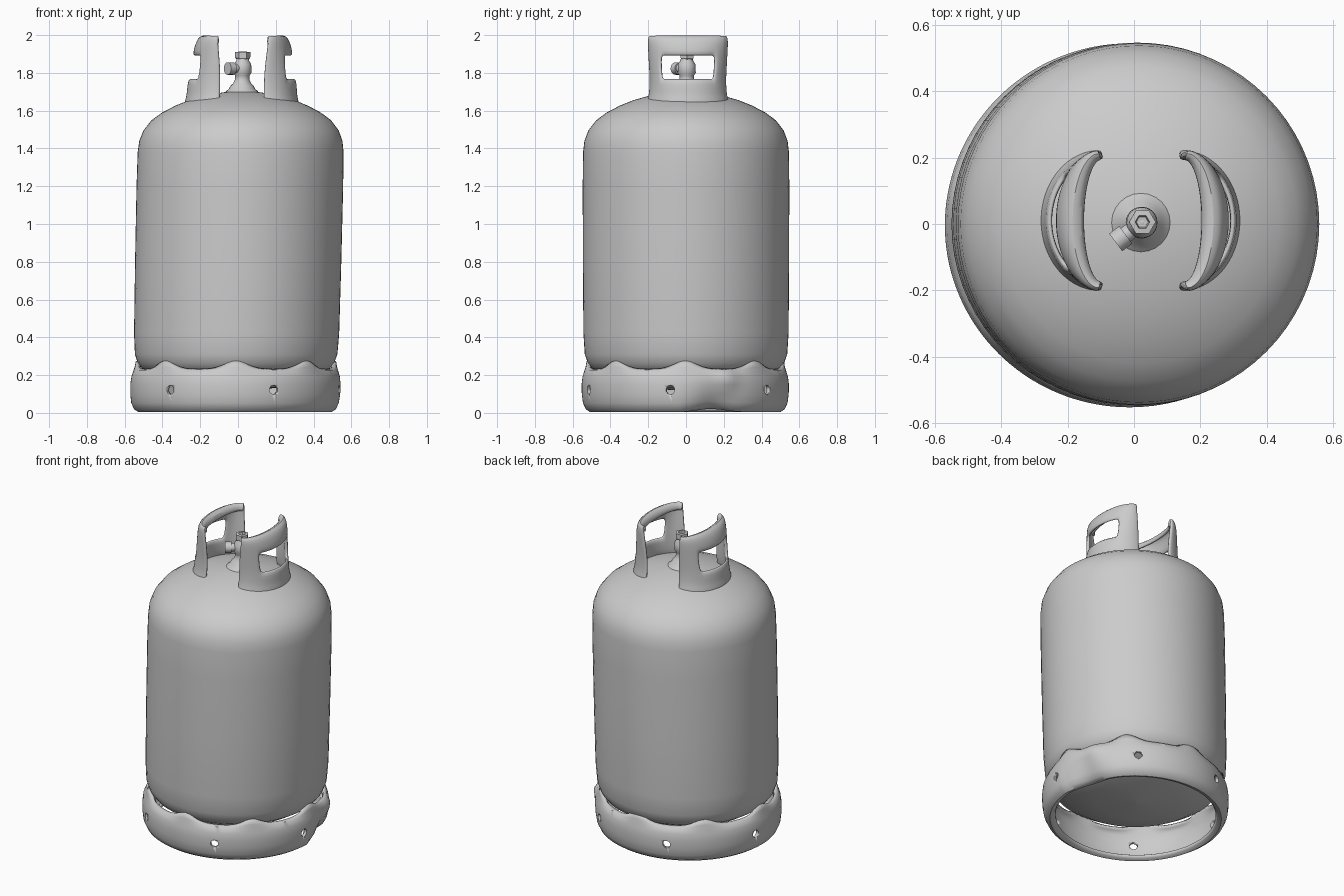
import bpy, bmesh
from math import sin, cos, pi, radians, exp
from mathutils import Matrix, Vector

if "Cube" in bpy.data.objects:
    bpy.data.objects.remove(bpy.data.objects["Cube"])


def lean(z):
    # the whole bottle leans slightly towards +x
    return 0.022 * (z - 0.8) + 0.001


def activate(ob):
    bpy.ops.object.select_all(action='DESELECT')
    ob.select_set(True)
    bpy.context.view_layer.objects.active = ob


def finish(name, bm, angle=40):
    bmesh.ops.remove_doubles(bm, verts=bm.verts, dist=1e-5)
    bmesh.ops.recalc_face_normals(bm, faces=bm.faces)
    me = bpy.data.meshes.new(name)
    bm.to_mesh(me)
    bm.free()
    ob = bpy.data.objects.new(name, me)
    bpy.context.collection.objects.link(ob)
    activate(ob)
    bpy.ops.object.shade_smooth_by_angle(angle=radians(angle))
    return ob


def grid(rows, closed, skip=lambda i, j: False):
    """Skin rows of points into a sheet."""
    bm = bmesh.new()
    vs = [[bm.verts.new(p) for p in row] for row in rows]
    n = len(rows[0])
    for i in range(len(rows) - 1):
        for j in range(n if closed else n - 1):
            if skip(i, j):
                continue
            k = (j + 1) % n
            bm.faces.new((vs[i][j], vs[i][k], vs[i + 1][k], vs[i + 1][j]))
    return bm


def lathe(name, profile, seg, cx=0, cy=0, angle=40):
    rows = [[(cx + lean(z) + r * cos(2 * pi * j / seg), cy + r * sin(2 * pi * j / seg), z)
             for j in range(seg)] for r, z in profile]
    return finish(name, grid(rows, True), angle)


# Tank body with domed top and bottom
lathe("tank_body", [
    (0.0005, 0.115), (0.25, 0.135), (0.42, 0.185), (0.495, 0.232), (0.52, 0.265),
    (0.536, 0.31), (0.543, 0.42), (0.546, 0.8), (0.547, 1.2), (0.545, 1.38),
    (0.538, 1.44), (0.517, 1.495), (0.475, 1.55), (0.42, 1.59), (0.35, 1.627),
    (0.28, 1.655), (0.2, 1.678), (0.1, 1.697), (0.0005, 1.705)], 72, angle=60)

# Foot ring: rolled lips, raised tabs touching the tank, one dented spot
ring_profile = [(0.514, 0.224), (0.530, 0.219), (0.542, 0.19), (0.547, 0.15), (0.546, 0.10),
                (0.540, 0.055), (0.527, 0.026), (0.510, 0.014), (0.494, 0.019), (0.486, 0.032)]
SEG = 144
rows = []
for i, (r, z) in enumerate(ring_profile):
    row = []
    for j in range(SEG):
        a = 2 * pi * j / SEG
        off = (a + pi / 8) % (pi / 4) - pi / 8
        tab = exp(-(off / radians(9)) ** 2)
        rr, zz = r, z
        if i == 0:
            rr, zz = r + 0.006 * tab, z + 0.05 * tab
        elif i == 1:
            rr, zz = r - 0.004 * tab, z + 0.022 * tab
        # dent pushed in at the bottom, bulging out above it
        dent = exp(-((a - radians(17)) / radians(13)) ** 2)
        low = max(0, 1 - z / 0.18)
        rr -= 0.05 * dent * low
        zz += 0.018 * dent * low
        rr += 0.02 * exp(-((a - radians(24)) / radians(6)) ** 2) * exp(-((z - 0.18) / 0.05) ** 2)
        row.append((rr * cos(a) + lean(zz), rr * sin(a) * 0.985 - 0.004, zz))
    rows.append(row)
ring = finish("foot_ring", grid(rows, True), 50)
m = ring.modifiers.new("thickness", 'SOLIDIFY')
m.thickness, m.offset = 0.02, 0

# Six drain holes through the foot ring
bm = bmesh.new()
for k in range(6):
    a = radians(-128.5 + 60 * k)
    d = Vector((cos(a), sin(a), 0))
    mat = Matrix.Translation(d * 0.54 + Vector((-0.014, 0, 0.122))) @ d.to_track_quat('Z', 'Y').to_matrix().to_4x4()
    bmesh.ops.create_cone(bm, cap_ends=True, segments=10, radius1=0.024, radius2=0.024, depth=0.2, matrix=mat)
cutter = finish("hole_cutter", bm)
cutter.hide_render = True
m = ring.modifiers.new("holes", 'BOOLEAN')
m.object, m.operation, m.solver = cutter, 'DIFFERENCE', 'EXACT'
activate(ring)
for mod in [x.name for x in ring.modifiers]:
    bpy.ops.object.modifier_apply(modifier=mod)
bpy.data.objects.remove(cutter)

# Two carrying guards: curved wall with a hand opening and a rolled-in rail
# each row: x at the middle, x at the ends, half width in y, z
guard = [(0.297, 0.12, 0.212, 1.63), (0.284, 0.115, 0.20, 1.67), (0.281, 0.115, 0.195, 1.71),
         (0.276, 0.115, 0.193, 1.77), (0.266, 0.118, 0.197, 1.83), (0.256, 0.124, 0.20, 1.89),
         (0.246, 0.13, 0.203, 1.94), (0.232, 0.132, 0.204, 1.978), (0.212, 0.132, 0.202, 1.993),
         (0.19, 0.128, 0.195, 1.982), (0.182, 0.128, 0.188, 1.95)]
N = 24
for name, s in (("left_guard", -1), ("right_guard", 1)):
    rows = []
    for xm, xe, w, z in guard:
        row = []
        for j in range(N + 1):
            t = pi * (j / N - 0.5)
            row.append((s * (xe + (xm - xe) * cos(t)) + lean(z), 0.01 + w * sin(t), z))
        rows.append(row)
    opening = lambda i, j: i in (3, 4) and 5 < j < N - 6
    ob = finish(name, grid(rows, False, opening), 50)
    m = ob.modifiers.new("thickness", 'SOLIDIFY')
    m.thickness, m.offset = 0.02, 0
    m = ob.modifiers.new("rounding", 'SUBSURF')
    m.levels = m.render_levels = 1

# Valve: collar, stem and hexagonal cap with a recess
lathe("valve_collar", [(0.10, 1.685), (0.082, 1.705), (0.07, 1.715), (0.062, 1.73), (0.047, 1.745),
                       (0.038, 1.765), (0.038, 1.785), (0.048, 1.80), (0.046, 1.845),
                       (0.034, 1.865), (0.028, 1.885), (0.0005, 1.89)], 24, 0, 0.004)
lathe("valve_cap", [(0.024, 1.86), (0.04, 1.88), (0.04, 1.91), (0.022, 1.912), (0.018, 1.89),
                    (0.0005, 1.888)], 6, 0, 0.006, 20)

# Side outlet of the valve
bm = bmesh.new()
d = Vector((-0.8, -0.6, 0))
rot = d.to_track_quat('Z', 'Y').to_matrix().to_4x4()
for dist, r, depth in ((0.045, 0.025, 0.08), (0.08, 0.033, 0.038)):
    bmesh.ops.create_cone(bm, cap_ends=True, segments=16, radius1=r, radius2=r, depth=depth,
                          matrix=Matrix.Translation(Vector((0.024, 0.004, 1.823)) + d * dist) @ rot)
finish("valve_outlet", bm, 30)
